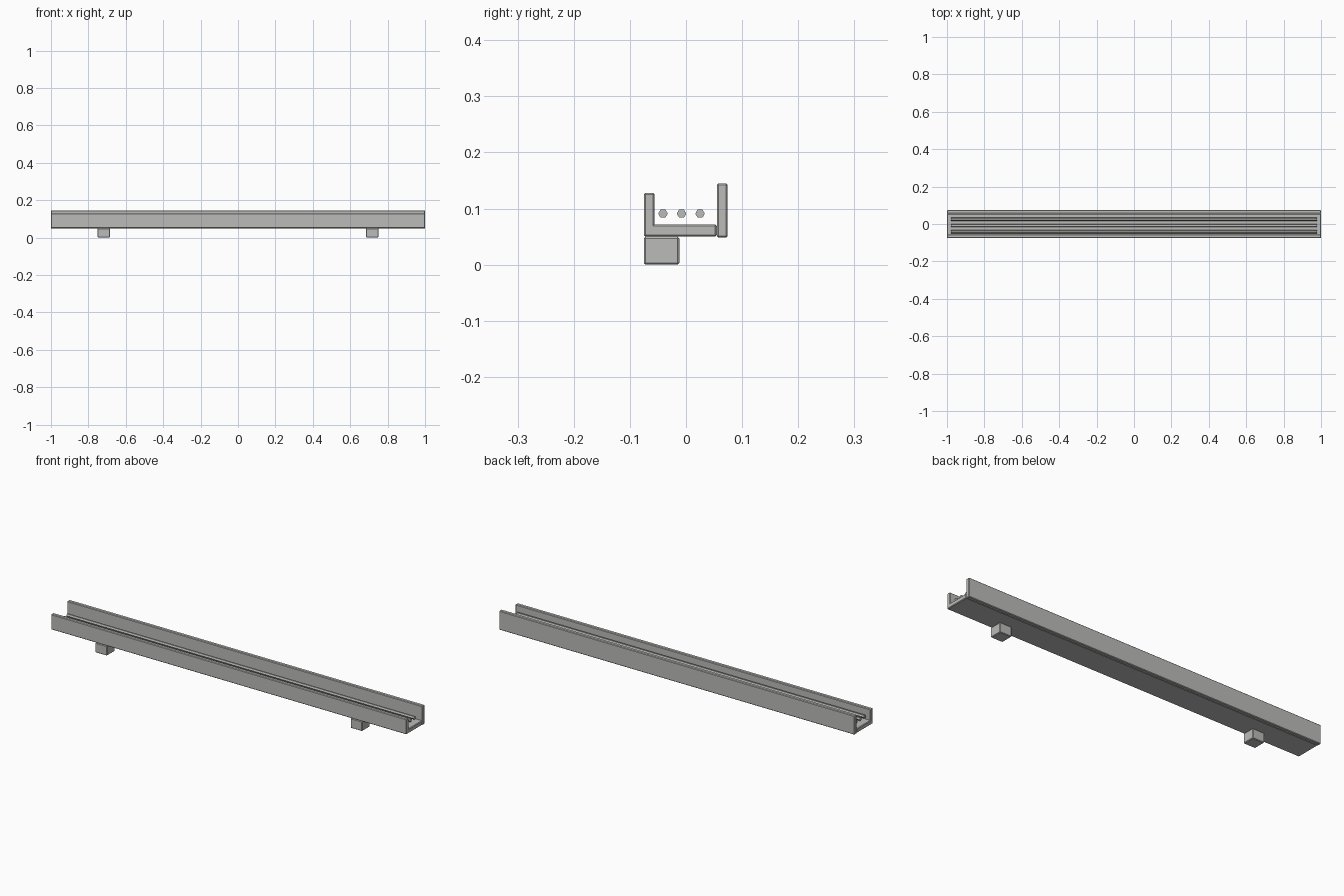
import bpy, math

if "Cube" in bpy.data.objects:
    bpy.data.objects.remove(bpy.data.objects["Cube"])

# One flat grey for the whole rail
grey = bpy.data.materials.new("steel_grey")
grey.diffuse_color = (0.5, 0.5, 0.49, 1)
grey.use_nodes = True
grey.node_tree.nodes["Principled BSDF"].inputs["Base Color"].default_value = grey.diffuse_color


def box(name, x, y, z, bevel=0.003):
    """Bevelled box from (min, max) ranges."""
    bpy.ops.mesh.primitive_cube_add(size=1, location=[(a + b) / 2 for a, b in (x, y, z)])
    ob = bpy.context.object
    ob.name = name
    ob.scale = [b - a for a, b in (x, y, z)]
    bpy.ops.object.transform_apply(location=False, rotation=False, scale=True)
    mod = ob.modifiers.new("bevel", 'BEVEL')
    mod.width = bevel
    mod.segments = 1
    ob.data.materials.append(grey)
    return ob


# Trough: floor, low front wall, tall back wall
box("trough_floor", (-1, 1), (-0.075, 0.055), (0.05, 0.072))
box("front_wall", (-1, 1), (-0.075, -0.056), (0.05, 0.128))
box("back_wall", (-1, 1), (0.055, 0.074), (0.048, 0.145))

# Two mounting brackets under the front half
for side, label in ((-1, "left"), (1, "right")):
    cx = 0.718 * side
    box(label + "_bracket", (cx - 0.033, cx + 0.033), (-0.075, -0.012), (0.0, 0.05))

# Three six-sided cables running along the trough
for i, y in enumerate((-0.041, -0.008, 0.025)):
    bpy.ops.mesh.primitive_cylinder_add(vertices=6, radius=0.0085, depth=1.955,
                                        location=(0, y, 0.091),
                                        rotation=(math.pi / 2, 0, math.pi / 2))
    ob = bpy.context.object
    ob.name = "cable_%d" % (i + 1)
    # Put hexagon points front and back
    for v in ob.data.vertices:
        a, b = v.co.x, v.co.y
        c, s = math.cos(math.pi / 6), math.sin(math.pi / 6)
        v.co.x, v.co.y = a * c - b * s, a * s + b * c
    ob.data.materials.append(grey)
